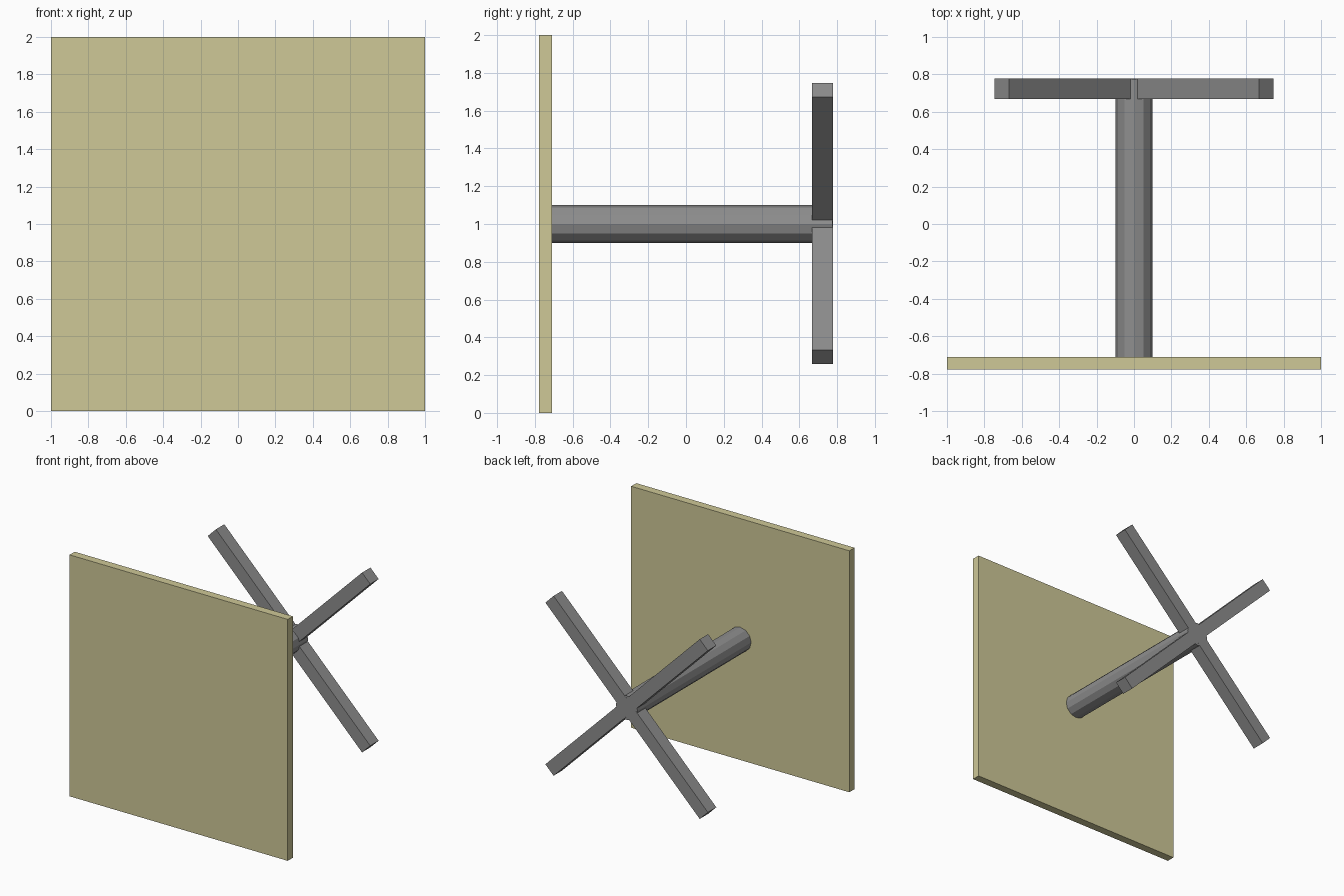
import bpy, bmesh
from math import radians
from mathutils import Matrix

if "Cube" in bpy.data.objects:
    bpy.data.objects.remove(bpy.data.objects["Cube"])


def make_object(name, bm, material=None):
    bmesh.ops.recalc_face_normals(bm, faces=bm.faces)
    mesh = bpy.data.meshes.new(name)
    bm.to_mesh(mesh)
    bm.free()
    obj = bpy.data.objects.new(name, mesh)
    bpy.context.collection.objects.link(obj)
    if material:
        mesh.materials.append(material)
    return obj


def make_material(name, color):
    mat = bpy.data.materials.new(name)
    mat.diffuse_color = color
    mat.use_nodes = True
    mat.node_tree.nodes["Principled BSDF"].inputs["Base Color"].default_value = mat.diffuse_color
    return mat


HALF_DEPTH = 0.777   # front and back limits in y
CENTER_Z = 1.0
khaki = make_material("khaki", (0.62, 0.58, 0.31, 1))
dark_grey = make_material("dark_grey", (0.27, 0.27, 0.27, 1))

# Square front panel
bm = bmesh.new()
bmesh.ops.create_cube(bm, size=1, matrix=Matrix.Translation((0, -HALF_DEPTH + 0.0335, CENTER_Z))
                      @ Matrix.Diagonal((2, 0.067, 2, 1)))
make_object("front_panel", bm, khaki)

# Twelve-sided pole running from the panel through the cross hub
y0, y1 = -0.71, HALF_DEPTH - 0.001
bm = bmesh.new()
bmesh.ops.create_cone(bm, cap_ends=True, segments=12, radius1=0.1, radius2=0.1, depth=y1 - y0,
                      matrix=Matrix.Translation((0, (y0 + y1) / 2, CENTER_Z))
                      @ Matrix.Rotation(radians(90), 4, 'X'))
make_object("pole", bm, dark_grey)

# Diagonal four-armed cross: one arm outline repeated by quarter turns
half_w, reach, thick = 0.053, 1.0, 0.11
bm = bmesh.new()
verts = []
for i in range(4):
    turn = Matrix.Rotation(radians(45 + 90 * i), 3, 'Y')
    for x, z in ((half_w, half_w), (reach, half_w), (reach, -half_w)):
        p = turn @ Matrix.Identity(3).col[0] * x + turn @ Matrix.Identity(3).col[2] * z
        verts.append(bm.verts.new((p.x, HALF_DEPTH, p.z + CENTER_Z + 0.003)))
face = bm.faces.new(verts)
ret = bmesh.ops.extrude_face_region(bm, geom=[face], use_keep_orig=True)
bmesh.ops.translate(bm, vec=(0, -thick, 0),
                    verts=[g for g in ret["geom"] if isinstance(g, bmesh.types.BMVert)])
make_object("cross_handle", bm, dark_grey)
